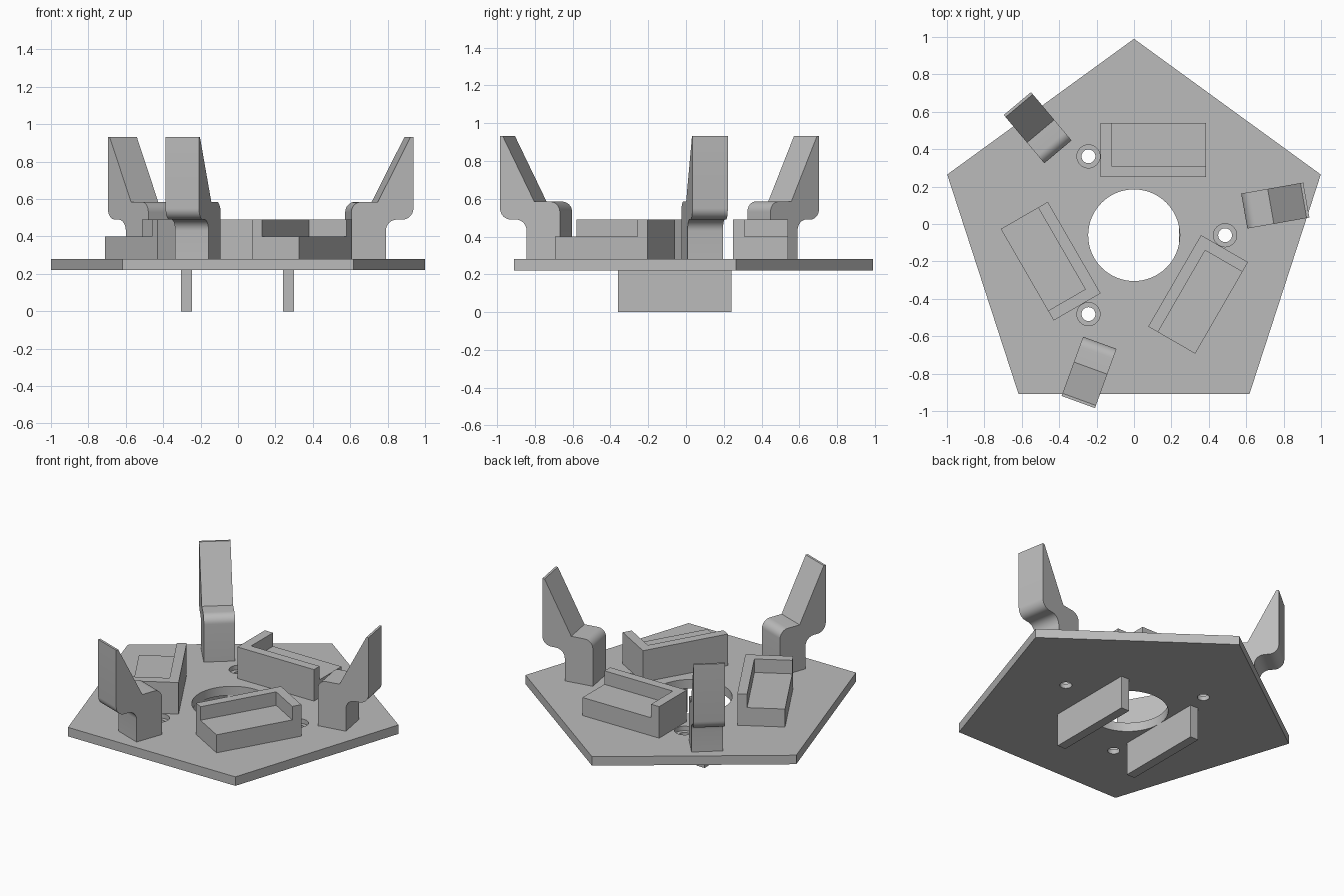
import bpy, bmesh
from math import sin, cos, pi, radians
from mathutils import Matrix, Vector

cube = bpy.data.objects.get("Cube")
if cube:
    bpy.data.objects.remove(cube, do_unlink=True)

HUB = Vector((0, -0.06, 0))
PLATE_BOTTOM, PLATE_TOP = 0.22, 0.28

grey = bpy.data.materials.new("plain grey")
grey.use_nodes = True
GREY = (0.5, 0.5, 0.5, 1)
grey.diffuse_color = GREY
grey.node_tree.nodes["Principled BSDF"].inputs["Base Color"].default_value = GREY


def prism(name, outline, depth, matrix=Matrix()):
    """Extrude a flat outline along its local z and place it."""
    bm = bmesh.new()
    face = bm.faces.new([bm.verts.new((x, y, 0)) for x, y in outline])
    top = bmesh.ops.extrude_face_region(bm, geom=[face])["geom"]
    moved = [v for v in top if isinstance(v, bmesh.types.BMVert)]
    bmesh.ops.translate(bm, verts=moved, vec=(0, 0, depth))
    bmesh.ops.transform(bm, matrix=matrix, verts=bm.verts)
    bmesh.ops.recalc_face_normals(bm, faces=bm.faces)
    mesh = bpy.data.meshes.new(name)
    bm.to_mesh(mesh)
    bm.free()
    mesh.materials.append(grey)
    obj = bpy.data.objects.new(name, mesh)
    bpy.context.collection.objects.link(obj)
    return obj


def ring(radius, sides, start=0.0):
    return [(radius * cos(start + 2 * pi * i / sides),
             radius * sin(start + 2 * pi * i / sides)) for i in range(sides)]


def rect(x0, x1, y0, y1):
    return [(x0, y0), (x1, y0), (x1, y1), (x0, y1)]


def arc(cx, cy, radius, start, end, steps=8):
    return [(cx + radius * cos(radians(start + (end - start) * i / steps)),
             cy + radius * sin(radians(start + (end - start) * i / steps)))
            for i in range(steps + 1)]


def smooth(obj):
    bpy.ops.object.select_all(action='DESELECT')
    obj.select_set(True)
    bpy.context.view_layer.objects.active = obj
    bpy.ops.object.shade_smooth_by_angle(angle=radians(30))


def cut(target, radius, sides, centre, bottom, top):
    cutter = prism("cutter", ring(radius, sides), top - bottom,
                   Matrix.Translation((centre.x, centre.y, bottom)))
    cutter.hide_render = True
    mod = target.modifiers.new("hole", 'BOOLEAN')
    mod.operation, mod.solver, mod.object = 'DIFFERENCE', 'EXACT', cutter
    bpy.context.view_layer.objects.active = target
    bpy.ops.object.modifier_apply(modifier=mod.name)
    bpy.data.objects.remove(cutter, do_unlink=True)


def around(angle):
    return Matrix.Translation(HUB) @ Matrix.Rotation(radians(angle), 4, 'Z')


# Five-sided base plate with a central opening
plate = prism("base_plate", ring(1.05, 5, pi / 2), PLATE_TOP - PLATE_BOTTOM,
              Matrix.Translation(HUB + Vector((0, 0, PLATE_BOTTOM))))
cut(plate, 0.245, 64, HUB, 0.1, 0.4)

# Counterbored screw holes
for turn in (0, 120, 240):
    centre = around(turn) @ Vector((0.487, 0, 0))
    cut(plate, 0.037, 32, centre, 0.1, 0.4)
    cut(plate, 0.062, 32, centre, 0.25, 0.4)
smooth(plate)

# Two rails under the plate
for side, x in (("left", 0.27), ("right", -0.275)):
    prism(side + "_rail", rect(x - 0.03, x + 0.03, -0.36, 0.24), PLATE_BOTTOM)

# Clip side profile: radial distance and height
clip_profile = (
    [(0.603, PLATE_TOP), (0.79, PLATE_TOP)]
    + arc(0.85, 0.43, 0.06, 180, 90)
    + arc(0.88, 0.55, 0.06, -90, 0)
    + [(0.94, 0.932), (0.925, 0.932), (0.747, 0.585)]
    + arc(0.658, 0.53, 0.055, 90, 180))
upright = Matrix.Translation((0, 0.12, 0)) @ Matrix.Rotation(pi / 2, 4, 'X')

for i, turn in enumerate((0, 120, 240), 1):
    # Hooked clips, set slightly off the radial line
    clip = prism(f"clip_{i}", clip_profile, 0.19, around(turn + 10) @ upright)
    smooth(clip)
    # Trays: a low block with an L-shaped wall on two sides
    place = around(turn) @ Matrix.Translation((0, 0, PLATE_TOP))
    prism(f"tray_block_{i}", rect(-0.12, 0.385, 0.37, 0.6), 0.12, place)
    wall = [(-0.18, 0.31), (0.385, 0.31), (0.385, 0.37),
            (-0.12, 0.37), (-0.12, 0.6), (-0.18, 0.6)]
    prism(f"tray_wall_{i}", wall, 0.21, place)
